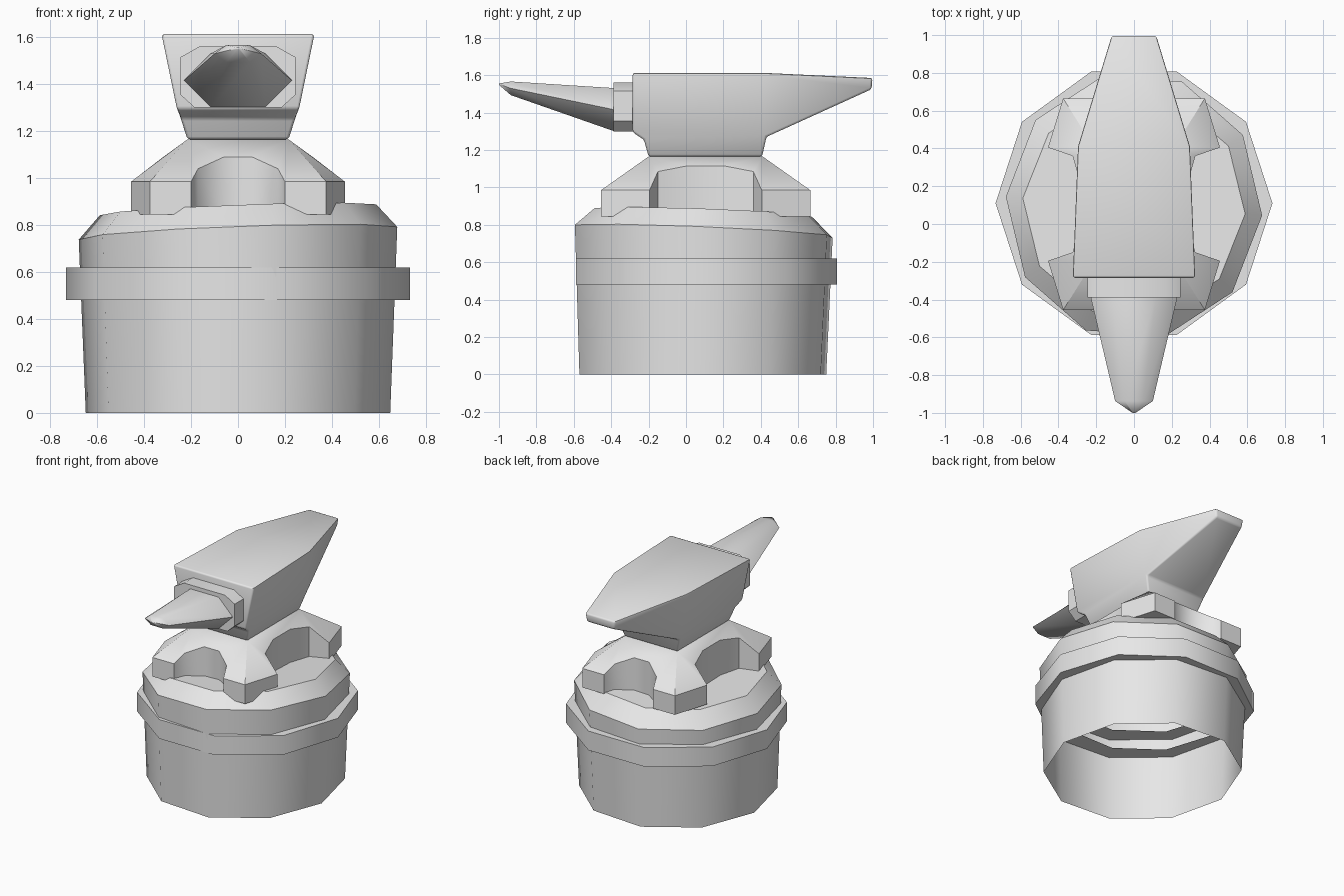
import bpy, bmesh
from math import cos, sin, pi, radians

old = bpy.data.objects.get("Cube")
if old:
    bpy.data.objects.remove(old, do_unlink=True)

grey = bpy.data.materials.new("plain_grey")
grey.use_nodes = True
grey.diffuse_color = (0.8, 0.8, 0.8, 1)
grey.node_tree.nodes["Principled BSDF"].inputs["Base Color"].default_value = (0.8, 0.8, 0.8, 1)

CY = 0.105  # y of the stump and anvil foot centre


def make(name, verts, faces, angle, bevel=0.0):
    """Mesh object from points and faces, optionally bevelled on its sharp edges."""
    bm = bmesh.new()
    vs = [bm.verts.new(v) for v in verts]
    for f in faces:
        bm.faces.new([vs[i] for i in f])
    bmesh.ops.recalc_face_normals(bm, faces=bm.faces)
    if bevel:
        sharp = [e for e in bm.edges if e.calc_face_angle(0) > radians(30)]
        bmesh.ops.bevel(bm, geom=sharp, offset=bevel, segments=2, profile=0.5, affect='EDGES')
    mesh = bpy.data.meshes.new(name)
    bm.to_mesh(mesh)
    bm.free()
    mesh.materials.append(grey)
    ob = bpy.data.objects.new(name, mesh)
    bpy.context.collection.objects.link(ob)
    bpy.ops.object.select_all(action='DESELECT')
    ob.select_set(True)
    bpy.context.view_layer.objects.active = ob
    bpy.ops.object.shade_smooth_by_angle(angle=radians(angle))
    return ob


def loft(name, rings, angle, start=False, end=False):
    """Bridge equal rings of points, with optional end caps."""
    n = len(rings[0])
    faces = [(r * n + i, r * n + (i + 1) % n, (r + 1) * n + (i + 1) % n, (r + 1) * n + i)
             for r in range(len(rings) - 1) for i in range(n)]
    if start:
        faces.append(list(range(n))[::-1])
    if end:
        faces.append([(len(rings) - 1) * n + i for i in range(n)])
    return make(name, [p for ring in rings for p in ring], faces, angle)


def decagon(rx, ry, cy, z, turn=0.0, tilt_x=0.0, tilt_y=0.0):
    ring = []
    for i in range(10):
        a = i * pi / 5 + radians(turn)
        x, y = rx * cos(a), ry * sin(a)
        ring.append((x, cy + y, z + tilt_x * x + tilt_y * y))
    return ring


# Stump: open underneath, unevenly sawn top
loft("stump", [decagon(0.65, 0.68, 0.09, 0, -4),
               decagon(0.68, 0.71, 0.095, 0.765, -4, 0.037, -0.042),
               decagon(0.59, 0.6, 0.095, 0.865, -4, 0.037, -0.035)], 41, end=True)

# Band: outer wall with flanges that pass through the stump wall
loft("stump_band", [decagon(r, r, 0.11, z) for r, z in
                    ((0.58, 0.48), (0.733, 0.48), (0.733, 0.62), (0.58, 0.62))], 41)

# Anvil foot: one quadrant of outline (x, y, top z), mirrored both ways
quadrant = [(0.06, -0.41, 1.09), (0.17, -0.48, 1.04), (0.2, -0.56, 0.985),
            (0.375, -0.56, 0.985), (0.455, -0.3, 0.985), (0.325, -0.255, 1.085),
            (0.28, -0.1, 1.115)]
outline, corners = [], []
for sx, sy in ((1, 1), (1, -1), (-1, -1), (-1, 1)):
    pts = quadrant if sx == sy else quadrant[::-1]
    outline += [(sx * x, CY + sy * y, z) for x, y, z in pts]
    corners.append((sx * 0.215, CY - sy * 0.305, 1.165))
n, q = len(outline), len(quadrant)
verts = outline + [(x, y, 0.845) for x, y, z in outline] + corners
faces = [list(range(n, 2 * n))]
for i in range(n):
    j = (i + 1) % n
    faces.append((i, j, n + j, n + i))
    a, b = 2 * n + i // q, 2 * n + j // q
    faces.append((i, j, a) if a == b else (i, j, b, a))
faces.append(range(2 * n, 2 * n + 4))
make("anvil_foot", verts, faces, 40)

# Anvil body: side profile (y, z, half width), mirrored across x
profile = [(-0.2, 1.165, 0.215), (-0.225, 1.255, 0.245), (-0.285, 1.295, 0.262),
           (-0.285, 1.613, 0.326), (0.41, 1.613, 0.298), (0.997, 1.585, 0.12),
           (0.992, 1.525, 0.11), (0.43, 1.27, 0.25), (0.407, 1.165, 0.215)]
n = len(profile)
verts = [(s * w, y, z) for s in (1, -1) for y, z, w in profile]
faces = [(i, (i + 1) % n, n + (i + 1) % n, n + i) for i in range(n)]
for side in ((0, 1, 7, 8), (1, 2, 3, 4, 7), (4, 5, 6, 7)):
    faces += [side, [n + i for i in side]]
make("anvil_body", verts, faces, 48, bevel=0.012)

# Collar: eight-sided block between body and horn
half = [(0.185, 1.30), (0.245, 1.355), (0.245, 1.515), (0.165, 1.56)]
section = half + [(-x, z) for x, z in half[::-1]]
loft("horn_collar", [[(x, y, z) for x, z in section] for y in (-0.27, -0.388)],
     30, start=True, end=True)


# Horn: tapering six-sided cone with a short blunt point
def hexagon(rx, rz, y, z):
    return [(rx * cos(i * pi / 3), y, z + rz * sin(i * pi / 3)) for i in range(6)]


loft("horn", [hexagon(0.23, 0.133, -0.385, 1.416), hexagon(0.1, 0.042, -0.937, 1.53),
              hexagon(0.008, 0.004, -1.0, 1.552)], 75, end=True)
